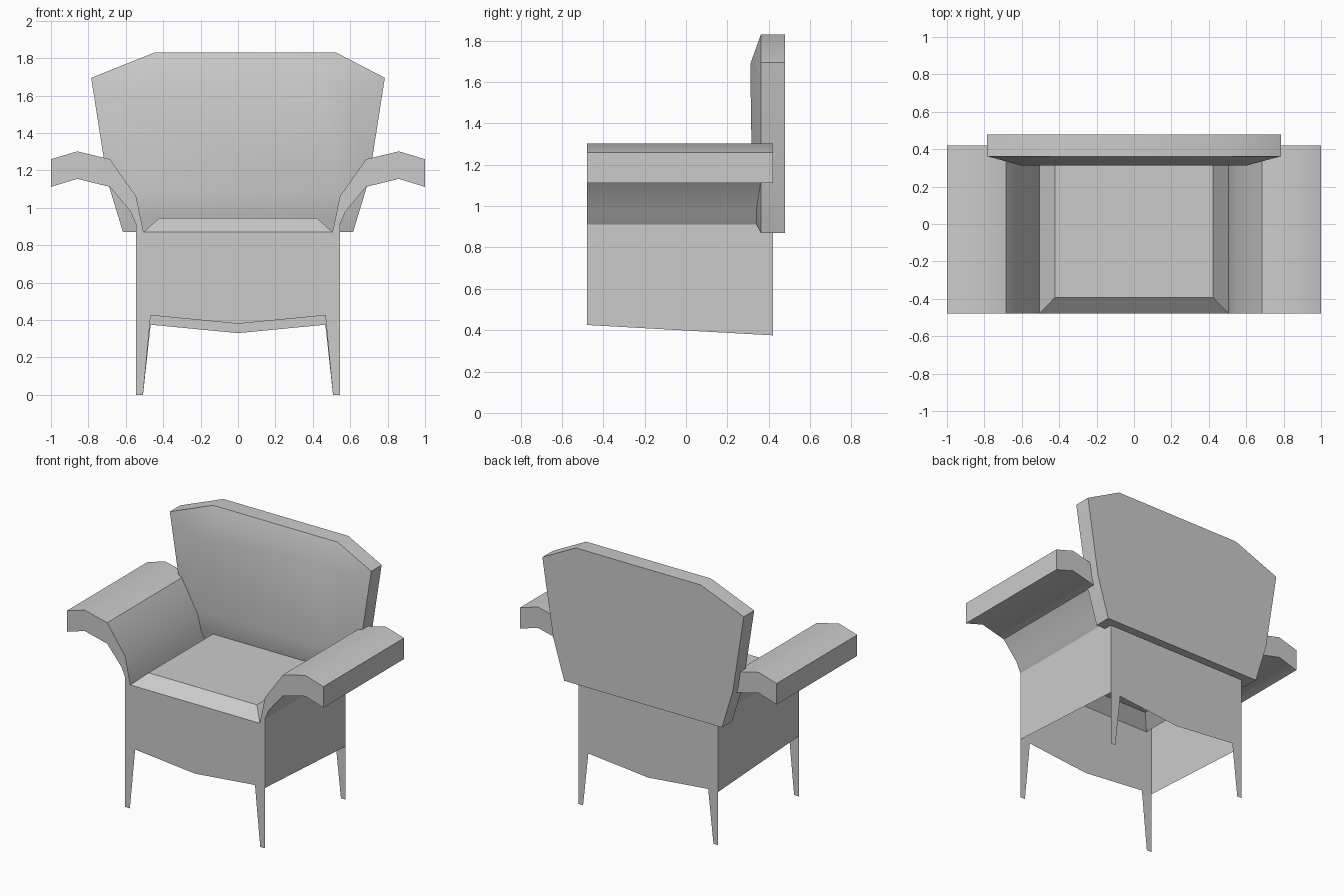
import bpy

if "Cube" in bpy.data.objects:
    bpy.data.objects.remove(bpy.data.objects["Cube"])

FRONT, BACK = -0.478, 0.42


def make(name, verts, faces, smooth=False):
    mesh = bpy.data.meshes.new(name)
    mesh.from_pydata(verts, [], faces)
    mesh.update()
    obj = bpy.data.objects.new(name, mesh)
    bpy.context.collection.objects.link(obj)
    if smooth:
        bpy.ops.object.select_all(action='DESELECT')
        bpy.context.view_layer.objects.active = obj
        obj.select_set(True)
        bpy.ops.object.shade_smooth_by_angle(angle=0.56)
    return obj


def loft(rings):
    """Join equal-length rings with quads."""
    n = len(rings[0])
    verts = [v for r in rings for v in r]
    faces = [(k * n + i, k * n + (i + 1) % n, (k + 1) * n + (i + 1) % n, (k + 1) * n + i)
             for k in range(len(rings) - 1) for i in range(n)]
    return verts, faces


# Front and back sheets, each with an arched apron and two tapered legs
half = [(0.467, 0.0), (0.508, 0.0), (0.545, 0.0)]
for name, y, drop in (("front_panel", FRONT, 0.0), ("back_panel", BACK, 0.05)):
    a, c = 0.425 - drop, 0.38 - drop
    right = [(0, c), (0.467, a), (0.508, 0), (0.545, 0), (0.545, 0.912), (0.505, 0.87)]
    pts = right + [(-x, z) for x, z in right[:0:-1]]
    face = list(range(len(pts)))
    if y == BACK:
        face.reverse()
    make(name, [(x, y, z) for x, z in pts], [face])

# Scroll arms swept front to back, with the side panels below
arm = [(0.505, 0.87), (0.545, 0.912), (0.575, 0.98), (0.685, 1.112), (0.86, 1.155),
       (1.0, 1.112), (1.0, 1.26), (0.86, 1.302), (0.685, 1.26), (0.545, 1.062)]
for side, s in (("left", -1), ("right", 1)):
    prof = arm if s == 1 else [(-x, z) for x, z in arm[::-1]]
    n = len(prof)
    v, f = loft([[(x, BACK, z) for x, z in prof], [(x, FRONT, z) for x, z in prof]])
    f += [tuple(range(n))[::-1], tuple(range(n, 2 * n))]
    make(side + "_arm", v, f, smooth=True)
    x = 0.545 * s
    make(side + "_panel",
         [(x, FRONT, 0.425), (x, BACK, 0.375), (x, BACK, 0.912), (x, FRONT, 0.912)],
         [(0, 1, 2, 3) if s == 1 else (3, 2, 1, 0)])

# Seat: open shell with sloped front and sides
make("seat",
     [(-0.505, FRONT, 0.87), (0.505, FRONT, 0.87), (0.505, BACK, 0.87), (-0.505, BACK, 0.87),
      (-0.422, -0.392, 0.945), (0.422, -0.392, 0.945), (0.422, BACK, 0.945), (-0.422, BACK, 0.945)],
     [(0, 1, 5, 4), (1, 2, 6, 5), (3, 0, 4, 7), (4, 5, 6, 7)])

# Backrest: faceted slab with a shallow padded front
outer = [(-0.615, 0.87), (0.615, 0.87), (0.70, 1.15), (0.785, 1.695),
         (0.525, 1.83), (-0.448, 1.83), (-0.785, 1.695), (-0.70, 1.15)]
inner = [(-0.49, 0.322, 0.947), (0.49, 0.322, 0.947), (0.54, 0.32, 1.08), (0.60, 0.312, 1.60),
         (0.44, 0.312, 1.69), (-0.38, 0.312, 1.69), (-0.60, 0.312, 1.60), (-0.54, 0.32, 1.08)]
v, f = loft([[(x, 0.478, z) for x, z in outer],
             [(x, 0.362, z) for x, z in outer],
             [(x, y, z) for x, y, z in inner]])
f += [tuple(range(7, -1, -1)), (16, 17, 18, 23), (23, 18, 19, 20, 21, 22)]
make("backrest", v, f, smooth=True)
